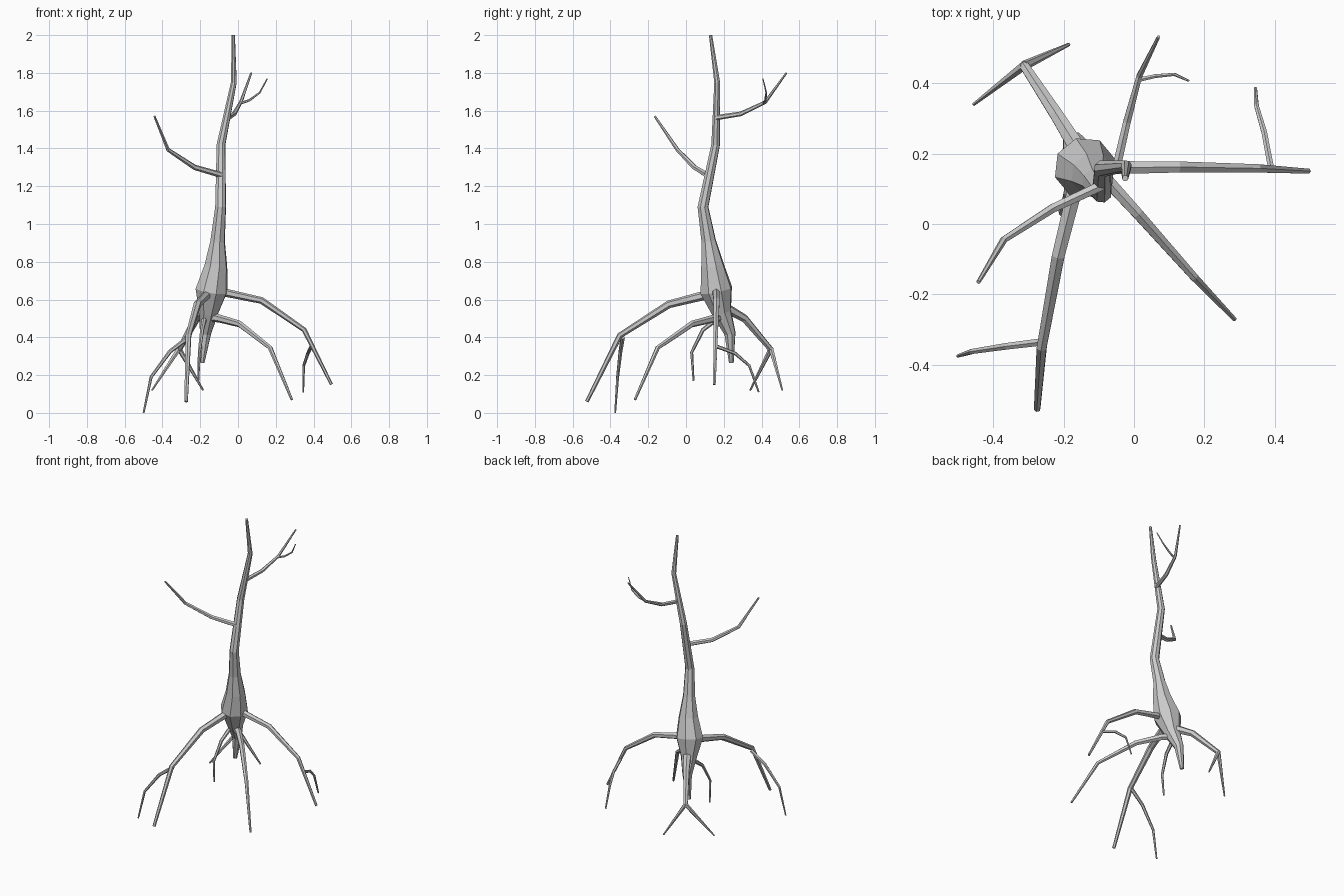
import bpy, bmesh, math
from mathutils import Vector


def limb(name, path, radii, sides=6, turn=0.0):
    """Faceted tapering tube swept along a path, capped at both ends."""
    pts = [Vector(p) for p in path]
    n = len(pts)
    if len(radii) == 2:
        a, b = radii
        radii = [a + (b - a) * (i / (n - 1)) ** 1.6 for i in range(n)]
    bm = bmesh.new()
    rings, side, last = [], None, None
    for i, p in enumerate(pts):
        d_in = (p - pts[max(i - 1, 0)]).normalized()
        d_out = (pts[min(i + 1, n - 1)] - p).normalized()
        t = (d_in + d_out).normalized()
        if side is None:
            ref = Vector((0, 0, 1)) if abs(t.z) < 0.8 else Vector((1, 0, 0))
            side = (ref - t * ref.dot(t)).normalized()
        else:
            side = last.rotation_difference(t) @ side
            side = (side - t * side.dot(t)).normalized()
        last = t
        up = t.cross(side)
        rings.append([bm.verts.new(p + radii[i] * (
            side * math.cos(turn + math.tau * k / sides)
            + up * math.sin(turn + math.tau * k / sides))) for k in range(sides)])
    for r0, r1 in zip(rings, rings[1:]):
        for k in range(sides):
            j = (k + 1) % sides
            bm.faces.new((r0[k], r0[j], r1[j], r1[k]))
    bm.faces.new(rings[0][::-1])
    bm.faces.new(rings[-1])
    bmesh.ops.recalc_face_normals(bm, faces=bm.faces)
    me = bpy.data.meshes.new(name)
    bm.to_mesh(me)
    bm.free()
    ob = bpy.data.objects.new(name, me)
    bpy.context.collection.objects.link(ob)
    return ob


# Trunk, from the tap root tip up to the crown
limb("trunk",
     [(-.19, .24, .265), (-.172, .233, .42), (-.155, .19, .53), (-.14, .16, .65),
      (-.117, .14, .78), (-.108, .12, .91), (-.092, .09, 1.09),
      (-.09, .157, 1.42), (-.022, .165, 1.75), (-.025, .13, 2.0)],
     [.013, .031, .053, .089, .063, .040, .030, .024, .016, .009], 8, 0.3)

# Main roots
limb("right_root",
     [(-.12, .16, .64), (-.06, .16, .635), (.125, .162, .595), (.35, .158, .44), (.495, .15, .15)],
     (.023, .008))
limb("front_root",
     [(-.155, .15, .63), (-.17, .09, .62), (-.215, -.09, .575), (-.262, -.35, .41), (-.275, -.525, .06)],
     (.026, .010))
limb("front_right_root",
     [(-.14, .18, .505), (-.10, .15, .50), (.01, .03, .47), (.17, -.15, .345), (.285, -.27, .07)],
     (.023, .007))
limb("back_left_root",
     [(-.155, .20, .56), (-.17, .23, .545), (-.22, .31, .50), (-.312, .45, .335)],
     (.028, .015))
limb("inner_root",
     [(-.175, .19, .50), (-.18, .155, .49), (-.19, .09, .44), (-.205, .03, .32), (-.21, .04, .17)],
     (.014, .005))

# Side rootlets
limb("right_rootlet",
     [(.39, .155, .355), (.37, .26, .315), (.348, .335, .25), (.345, .385, .11)],
     (.010, .005))
limb("front_rootlet",
     [(-.262, -.335, .40), (-.36, -.347, .325), (-.46, -.362, .19), (-.50, -.375, .0)],
     (.012, .005))
for label, tip in (("left", (-.455, .34, .12)), ("right", (-.185, .51, .12))):
    limb("fork_rootlet_" + label, [(-.312, .45, .34), tip], (.014, .005))

# Branches
limb("left_branch",
     [(-.09, .11, 1.26), (-.23, .045, 1.30), (-.37, -.045, 1.393), (-.442, -.165, 1.57)],
     (.016, .006))
limb("back_branch",
     [(-.05, .16, 1.563), (-.02, .29, 1.583), (.015, .42, 1.645), (.07, .532, 1.80)],
     (.014, .005))
limb("back_twig",
     [(.015, .41, 1.64), (.06, .42, 1.655), (.115, .425, 1.695), (.155, .407, 1.77)],
     (.007, .003))
